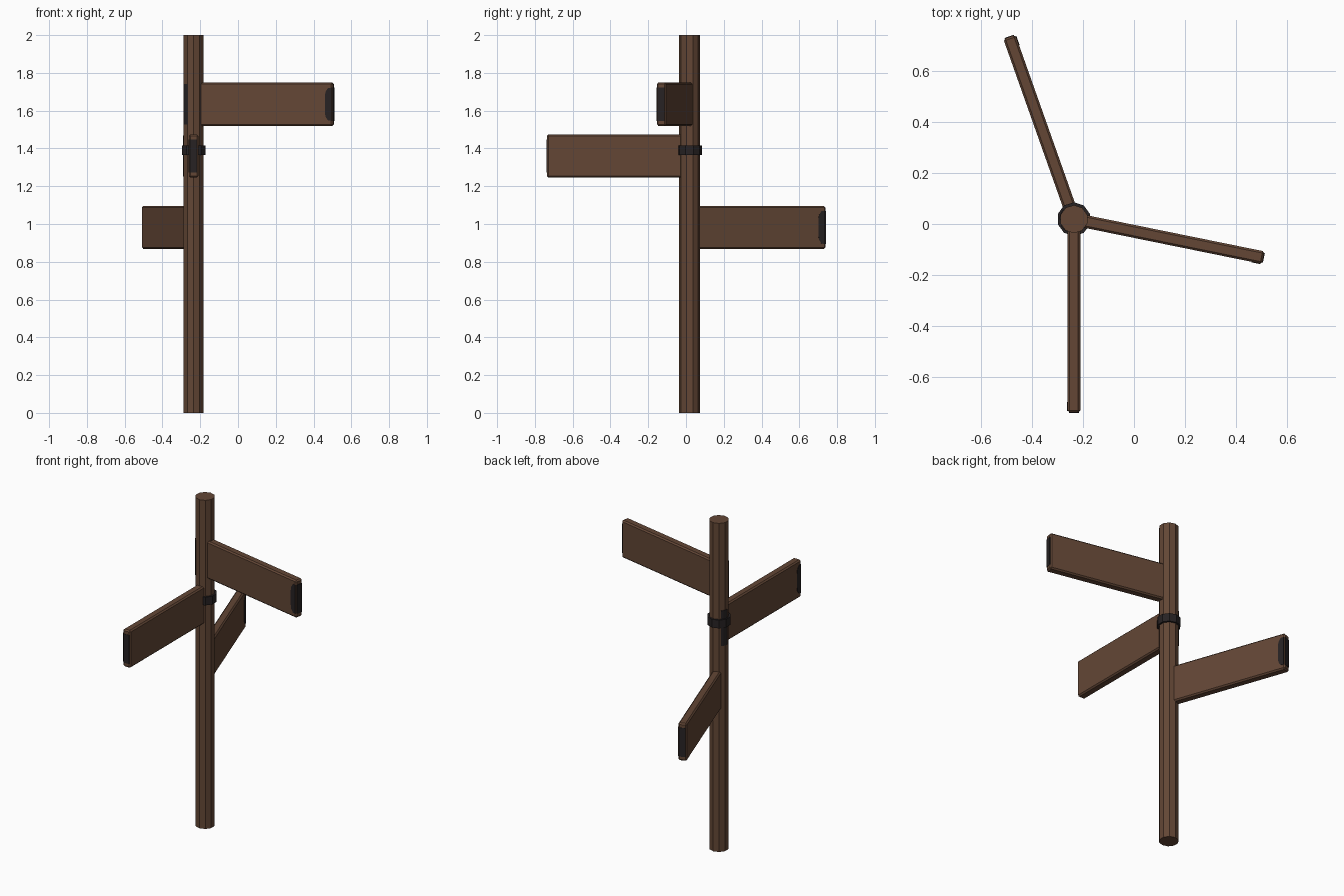
import bpy, bmesh, math
from mathutils import Matrix, Vector

if "Cube" in bpy.data.objects:
    bpy.data.objects.remove(bpy.data.objects["Cube"])

PX, PY = -0.235, 0.019      # post axis
R, SIDES = 0.055, 10
LEN, THICK, HIGH = 0.756, 0.05, 0.228

def material(name, rgb):
    m = bpy.data.materials.new(name)
    m.diffuse_color = (*rgb, 1)
    m.use_nodes = True
    m.node_tree.nodes["Principled BSDF"].inputs["Base Color"].default_value = m.diffuse_color
    return m

WOOD = material("brown wood", (0.125, 0.062, 0.036))
DARK = material("dark metal", (0.02, 0.016, 0.017))

def add(name, bm, mat, angle=0.0, z=0.0):
    bmesh.ops.recalc_face_normals(bm, faces=bm.faces)
    me = bpy.data.meshes.new(name)
    bm.to_mesh(me)
    bm.free()
    me.materials.append(mat)
    ob = bpy.data.objects.new(name, me)
    ob.location = (PX, PY, z)
    ob.rotation_euler.z = math.radians(angle)
    bpy.context.collection.objects.link(ob)
    return ob

def prism(points, offset):
    """Extrude a closed outline along an offset vector."""
    bm = bmesh.new()
    f = bm.faces.new([bm.verts.new(p) for p in points])
    ext = bmesh.ops.extrude_face_region(bm, geom=[f])
    bmesh.ops.translate(bm, vec=Vector(offset),
                        verts=[v for v in ext["geom"] if isinstance(v, bmesh.types.BMVert)])
    return bm

def ngon(r, n=SIDES):
    return [(r * math.sin(i * math.tau / n), r * math.cos(i * math.tau / n), 0) for i in range(n)]

# Post and the metal ring around it
add("post", prism(ngon(R), (0, 0, 2.0)), WOOD)
add("post_ring", prism(ngon(0.066), (0, 0, 0.05)), DARK, z=1.366)

def sign(tag, angle, z):
    # Bevelled board pointing out from the post
    bm = bmesh.new()
    bmesh.ops.create_cube(bm, size=1, matrix=Matrix.Translation((LEN / 2, 0, 0))
                          @ Matrix.Diagonal((LEN, THICK, HIGH, 1)))
    bmesh.ops.bevel(bm, geom=bm.edges[:], offset=0.008, segments=1, affect='EDGES')
    add(tag + "_board", bm, WOOD, angle, z)
    # Dark plate on the end face
    y, h = 0.019, 0.088
    add(tag + "_end_plate", prism([(LEN - 0.002, -y, -h), (LEN - 0.002, y, -h),
                                   (LEN - 0.002, y, h), (LEN - 0.002, -y, h)],
                                  (0.004, 0, 0)), DARK, angle, z)
    # Dark patch with clipped corners, wrapping onto one broad face
    a, b, s = LEN - 0.042, LEN - 0.006, -THICK / 2 - 0.002
    side = [(b, s, -h), (a + 0.018, s, -h + 0.002), (a + 0.004, s, -h + 0.022), (a, s, -0.04),
            (a, s, 0.04), (a + 0.004, s, h - 0.022), (a + 0.018, s, h - 0.002), (b, s, h)]
    add(tag + "_side_patch", prism(side, (0, 0.004, 0)), DARK, angle, z)

def post_patch(name, a0, a1, z):
    # Thin dark patch curved round the post
    angs = [math.radians(a0 + (a1 - a0) * i / 3) for i in range(4)]
    outline = [(r * math.cos(t), r * math.sin(t), 0)
               for r, ts in ((0.0565, angs), (0.050, angs[::-1])) for t in ts]
    add(name, prism(outline, (0, 0, 0.215)), DARK, z=z - 0.1075)

sign("upper", -11.5, 1.634)
sign("middle", -90, 1.36)
sign("lower", 109.5, 0.982)
post_patch("upper_post_patch", 204, 238, 1.634)
post_patch("middle_post_patch", 138, 182, 1.36)
